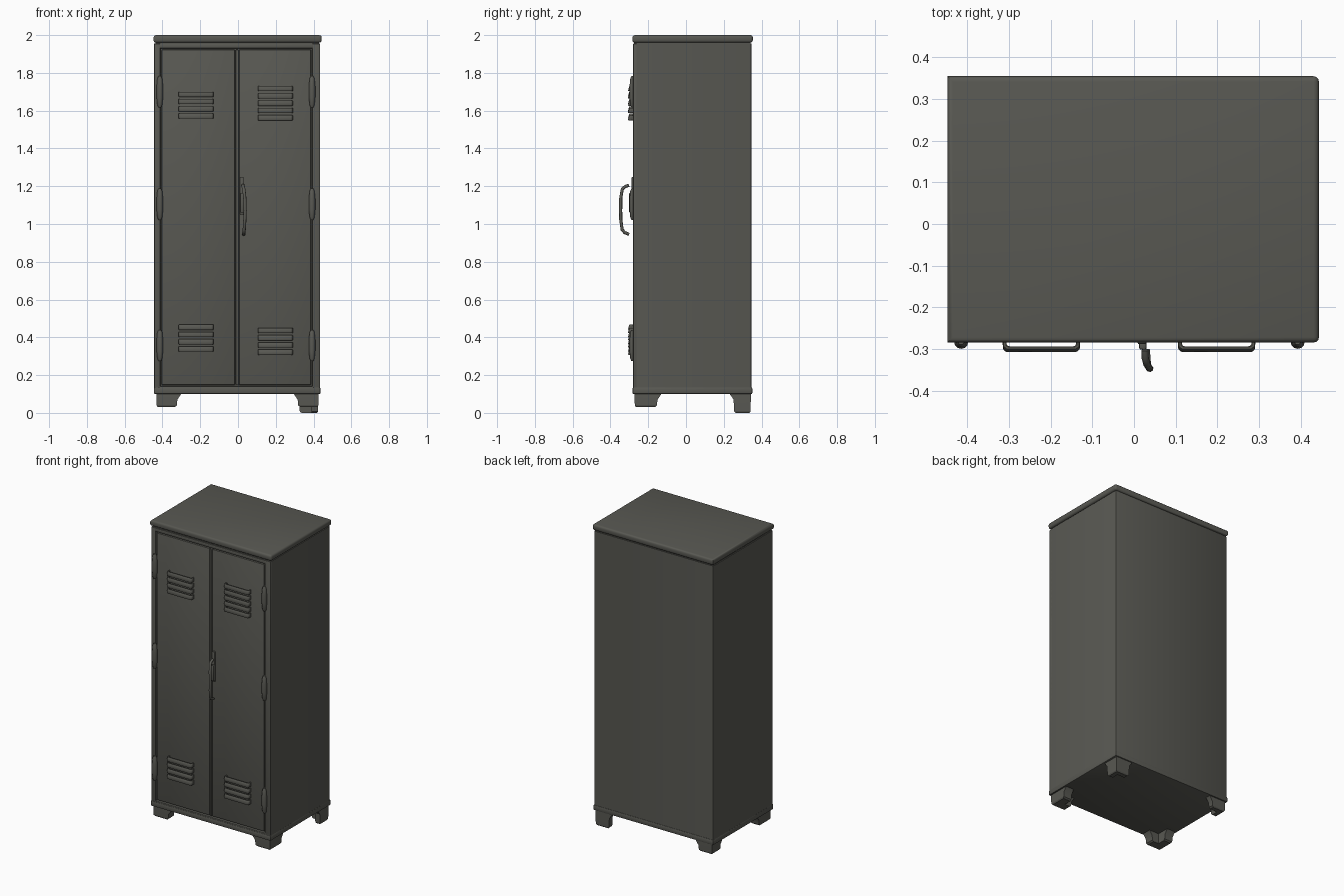
import bpy, bmesh, math
from mathutils import Vector

if "Cube" in bpy.data.objects:
    bpy.data.objects.remove(bpy.data.objects["Cube"])

metal = bpy.data.materials.new("dark grey metal")
metal.diffuse_color = (0.098, 0.098, 0.085, 1)
metal.use_nodes = True
metal.node_tree.nodes["Principled BSDF"].inputs["Base Color"].default_value = metal.diffuse_color


def finish(name, bm, angle=40):
    bmesh.ops.recalc_face_normals(bm, faces=bm.faces[:])
    me = bpy.data.meshes.new(name)
    bm.to_mesh(me)
    bm.free()
    ob = bpy.data.objects.new(name, me)
    bpy.context.collection.objects.link(ob)
    me.materials.append(metal)
    bpy.ops.object.select_all(action='DESELECT')
    ob.select_set(True)
    bpy.context.view_layer.objects.active = ob
    bpy.ops.object.shade_smooth_by_angle(angle=math.radians(angle))
    return ob


def box(name, x, y, z, bevel=0.0, seg=2, pick=None):
    """Box from ranges; pick chooses the edges to bevel by midpoint (-1..1)."""
    bm = bmesh.new()
    bmesh.ops.create_cube(bm, size=2)
    edges = [e for e in bm.edges
             if pick is None or pick((e.verts[0].co + e.verts[1].co) / 2)]
    for v in bm.verts:
        v.co = Vector([(r[0] + r[1]) / 2 + c * (r[1] - r[0]) / 2
                       for r, c in zip((x, y, z), v.co)])
    if bevel:
        bmesh.ops.bevel(bm, geom=edges, offset=bevel, segments=seg,
                        affect='EDGES', profile=0.5)
    return finish(name, bm)


def prism(name, pts, z0, z1, bevel=0.0):
    """Vertical extrusion of an xy outline."""
    bm = bmesh.new()
    f = bm.faces.new([bm.verts.new((px, py, z0)) for px, py in pts])
    r = bmesh.ops.extrude_face_region(bm, geom=[f])
    for v in r['geom']:
        if isinstance(v, bmesh.types.BMVert):
            v.co.z = z1
    if bevel:
        bmesh.ops.bevel(bm, geom=bm.edges[:], offset=bevel, segments=1,
                        affect='EDGES')
    return finish(name, bm)


# cabinet shell, base rim, neck and lid
X0, X1, YF, YB = -0.444, 0.435, -0.28, 0.348
box("cabinet_body", (X0, X1), (-0.262, YB), (0.105, 1.955), 0.012, 2,
    lambda m: abs(m.z) < 0.1 and m.y > 0)
box("base_rim", (X0 - 0.002, X1 + 0.002), (YF - 0.003, YB + 0.003),
    (0.10, 0.135), 0.006)
box("lid_neck", (X0 + 0.006, X1 - 0.006), (YF + 0.006, YB - 0.006),
    (1.945, 1.97))
box("lid", (-0.447, 0.443), (-0.284, 0.354), (1.96, 2.0), 0.013, 3,
    lambda m: not (m.x < -0.5 and abs(m.z) < 0.1))

# front frame around the doors
box("frame_left", (X0, -0.411), (YF, -0.25), (0.11, 1.955), 0.005)
box("frame_right", (0.392, X1), (YF, -0.25), (0.11, 1.955), 0.005)
box("frame_top", (X0 + 0.005, X1 - 0.005), (YF, -0.25), (1.93, 1.954), 0.004)
box("frame_bottom", (X0 + 0.005, X1 - 0.005), (YF, -0.25), (0.11, 0.142), 0.004)

# doors and the strip between them
box("left_door", (-0.404, -0.017), (-0.277, -0.255), (0.148, 1.923), 0.004)
box("right_door", (0.006, 0.386), (-0.277, -0.255), (0.148, 1.923), 0.004)
box("door_strip", (-0.012, 0.003), (-0.28, -0.255), (0.148, 1.923), 0.003)


# louvres: bent strips standing off the doors
def vents(side, cx, ztop, count):
    pitch = 0.0385
    outline = [(-.093, -.274), (-.092, -.300), (-.084, -.307), (.084, -.307),
               (.092, -.300), (.093, -.274), (.083, -.274), (.083, -.296),
               (.078, -.299), (-.078, -.299), (-.083, -.296), (-.083, -.274)]
    pts = [(cx + a, b) for a, b in outline]
    for i in range(count):
        z = ztop - i * pitch
        ob = prism(f"{side}_vent_{i + 1}", pts, z - 0.027, z, 0.002)
        for v in ob.data.vertices:  # lean the upper edge back
            if v.co.z > z - 0.01 and v.co.y < -0.29:
                v.co.y += 0.006


vents("upper_left", -0.222, 1.70, 4)
vents("upper_right", 0.198, 1.73, 5)
vents("lower_left", -0.222, 0.467, 4)
vents("lower_right", 0.198, 0.45, 4)

# hinges: rounded barrels
barrel = [(-0.083, 0.007), (-0.07, 0.013), (-0.03, 0.017), (0.03, 0.017),
          (0.07, 0.013), (0.083, 0.007)]
for side, hx in (("left", -0.414), ("right", 0.392)):
    for k, hz in enumerate((1.70, 1.105, 0.357)):
        bm = bmesh.new()
        n = 12
        rings = [[bm.verts.new((hx + r * math.cos(2 * math.pi * j / n),
                                -0.282 + r * math.sin(2 * math.pi * j / n),
                                hz + h)) for j in range(n)]
                 for h, r in barrel]
        for a, b in zip(rings, rings[1:]):
            for j in range(n):
                bm.faces.new((a[j], a[(j + 1) % n], b[(j + 1) % n], b[j]))
        bm.faces.new(rings[0])
        bm.faces.new(rings[-1])
        finish(f"{side}_hinge_{k + 1}", bm)

# lock plate with raised block
box("lock_plate", (0.008, 0.03), (-0.288, -0.27), (1.05, 1.25), 0.005)
box("lock_block", (0.012, 0.03), (-0.301, -0.28), (1.06, 1.165), 0.005)

# handle: curved round bar
cu = bpy.data.curves.new("handle_path", 'CURVE')
cu.dimensions = '3D'
cu.bevel_depth = 0.0085
cu.bevel_resolution = 2
cu.use_fill_caps = True
path = [(0.026, -0.302, 1.205), (0.027, -0.322, 1.198), (0.031, -0.337, 1.185),
        (0.036, -0.345, 1.14), (0.038, -0.346, 1.07), (0.036, -0.345, 1.02),
        (0.033, -0.338, 0.97), (0.031, -0.325, 0.955), (0.03, -0.302, 0.945)]
sp = cu.splines.new('POLY')
sp.points.add(len(path) - 1)
for p, c in zip(sp.points, path):
    p.co = (*c, 1)
tmp = bpy.data.objects.new("handle_helper", cu)
bpy.context.collection.objects.link(tmp)
bpy.context.view_layer.update()
me = bpy.data.meshes.new_from_object(
    tmp.evaluated_get(bpy.context.evaluated_depsgraph_get()))
bm = bmesh.new()
bm.from_mesh(me)
bpy.data.objects.remove(tmp)
handle = finish("handle", bm, 60)
handle.data.materials.clear()
handle.data.materials.append(metal)


# corner legs: L shaped brackets, flared at the top, back right one longest
def leg(name, cx, cy, sx, sy, wx, wy, bottom, t=0.035):
    bm = bmesh.new()
    rings = []
    for z, grow, inset in ((bottom, 0, 0.006), (bottom + 0.008, 0.004, 0.001),
                           (0.07, 0.006, 0), (0.105, 0.03, 0)):
        a, b, i = wx + grow - inset, wy + grow - inset, inset
        out = [(i, i), (a, i), (a, t), (t, t), (t, b), (i, b)]
        rings.append([bm.verts.new((cx + sx * p, cy + sy * q, z))
                      for p, q in out])
    for r, s in zip(rings, rings[1:]):
        for j in range(6):
            bm.faces.new((r[j], r[(j + 1) % 6], s[(j + 1) % 6], s[j]))
    bm.faces.new(rings[0])
    bm.faces.new(rings[-1])
    finish(name, bm, 30)


leg("front_left_leg", -0.432, -0.272, 1, 1, 0.105, 0.115, 0.032, 0.06)
leg("front_right_leg", 0.427, -0.272, -1, 1, 0.105, 0.115, 0.032, 0.06)
leg("back_left_leg", -0.432, 0.343, 1, -1, 0.095, 0.085, 0.032)
leg("back_right_leg", 0.425, 0.343, -1, -1, 0.095, 0.085, 0.0)
